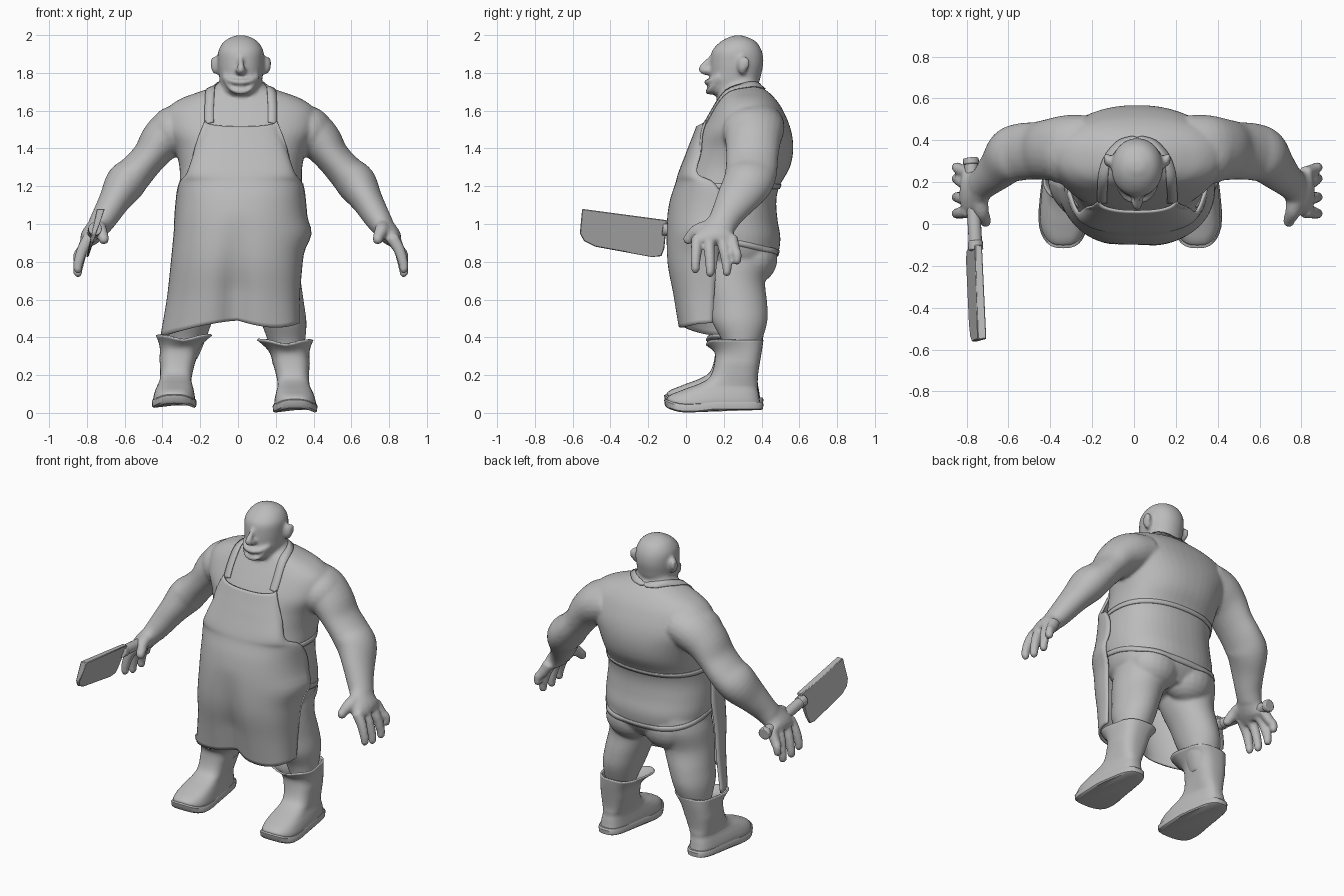
import bpy, bmesh, math
from mathutils import Vector, Matrix

cube = bpy.data.objects.get("Cube")
if cube:
    bpy.data.objects.remove(cube)

grey = bpy.data.materials.new("plain_grey")
grey.use_nodes = True
grey.diffuse_color = (0.5, 0.5, 0.5, 1)
grey.node_tree.nodes["Principled BSDF"].inputs["Base Color"].default_value = (0.5, 0.5, 0.5, 1)
SHIFT = 0.015


def finish(bm, name, mods=(), angle=50):
    """Turn a bmesh into a shaded object with modifiers."""
    bmesh.ops.recalc_face_normals(bm, faces=bm.faces)
    me = bpy.data.meshes.new(name)
    bm.to_mesh(me)
    bm.free()
    ob = bpy.data.objects.new(name, me)
    bpy.context.collection.objects.link(ob)
    me.materials.append(grey)
    for kind, props in mods:
        m = ob.modifiers.new(kind.title(), kind)
        for k, v in props.items():
            setattr(m, k, v)
    bpy.ops.object.select_all(action='DESELECT')
    ob.select_set(True)
    bpy.context.view_layer.objects.active = ob
    if angle > 90:
        bpy.ops.object.shade_smooth()
    else:
        bpy.ops.object.shade_smooth_by_angle(angle=math.radians(angle))
    return ob


def spline(rows, steps=4):
    """Catmull-Rom interpolation of rows of numbers."""
    out = []
    for i in range(len(rows) - 1):
        a, b, c, d = (rows[max(0, min(len(rows) - 1, i + k))] for k in (-1, 0, 1, 2))
        for s in range(steps):
            t = s / steps
            out.append([q + t / 2 * (r - p + t * (2*p - 5*q + 4*r - w + t * (3*(q - r) + w - p)))
                        for p, q, r, w in zip(a, b, c, d)])
    return out + [list(rows[-1])]


def skin(bm, rings, caps=(True, True), closed=True):
    """Bridge rows of points with quads."""
    vs = [[bm.verts.new(p) for p in r] for r in rings]
    n = len(vs[0])
    for a, b in zip(vs, vs[1:]):
        for i in range(n if closed else n - 1):
            j = (i + 1) % n
            bm.faces.new((a[i], a[j], b[j], b[i]))
    if caps[0]:
        bm.faces.new(vs[0])
    if caps[1]:
        bm.faces.new(vs[-1])


def sgnpow(v, p):
    return math.copysign(abs(v) ** p, v)


def slab(x, z, y0, y1, rx, n=48, power=2.3):
    """Horizontal superellipse ring between y0 and y1."""
    pts = []
    for k in range(n):
        a = math.tau * k / n
        pts.append(Vector((x + rx * sgnpow(math.cos(a), 2 / power),
                           (y0 + y1) / 2 + (y1 - y0) / 2 * sgnpow(math.sin(a), 2 / power), z)))
    return pts


def tube(bm, rows, s=1, n=16):
    """Limb along a path; each row is x, y, z, radius in xz, radius toward y."""
    rows = spline([(s * r[0], *r[1:]) for r in rows])
    rings = []
    for i, r in enumerate(rows):
        p = Vector(r[:3])
        t = Vector(rows[min(i + 1, len(rows) - 1)][:3]) - Vector(rows[max(i - 1, 0)][:3])
        u = t.cross(Vector((0, 1, 0))).normalized()
        v = u.cross(t).normalized()
        rings.append([p + u * r[3] * math.cos(math.tau * k / n) + v * r[4] * math.sin(math.tau * k / n)
                      for k in range(n)])
    skin(bm, rings)


def ball(bm, pos, size, s=1):
    mat = Matrix.Translation((s * pos[0], pos[1], pos[2])) @ Matrix.Diagonal((*size, 1))
    bmesh.ops.create_uvsphere(bm, u_segments=20, v_segments=12, radius=1, matrix=mat)


# Torso rows: height, front y, back y, half width
TORSO = spline([(.74, .08, .42, .24), (.82, .02, .48, .31), (.92, -.02, .50, .335), (1.02, -.045, .485, .338),
                (1.12, -.05, .478, .33), (1.2, -.025, .495, .325), (1.3, .0, .55, .325), (1.4, .035, .568, .35),
                (1.5, .075, .555, .40), (1.6, .13, .515, .395), (1.66, .165, .475, .325), (1.7, .185, .435, .22),
                (1.735, .2, .39, .13), (1.8, .22, .375, .10)])


def torso_at(z):
    return min(TORSO, key=lambda r: abs(r[0] - z))


# Body: torso, head, limbs and hands fused into one skin
bm = bmesh.new()
skin(bm, [slab(0, z, a, b, w) for z, a, b, w in TORSO])
HEAD = spline([(1.675, .16, .26, .05), (1.70, .13, .34, .09), (1.75, .13, .385, .11), (1.80, .13, .40, .117),
               (1.86, .13, .41, .122), (1.92, .14, .40, .118), (1.97, .19, .365, .085), (1.998, .25, .30, .03)])
skin(bm, [slab(0, z, a, b, w, power=2.1) for z, a, b, w in HEAD])
tube(bm, [(0, .15, 1.89, .01, .015), (0, .118, 1.86, .014, .018), (0, .085, 1.815, .022, .02), (0, .14, 1.8, .018, .015)])
for x in (-.016, .016):
    ball(bm, (x, .112, 1.812), (.015, .02, .014))
# Smiling lips
tube(bm, [(-.09, .18, 1.78, .01, .015), (-.05, .13, 1.757, .014, .02), (0, .115, 1.75, .015, .02),
          (.05, .13, 1.757, .014, .02), (.09, .18, 1.78, .01, .015)])
tube(bm, [(-.09, .18, 1.77, .01, .015), (-.05, .135, 1.715, .013, .02), (0, .122, 1.70, .015, .022),
          (.05, .135, 1.715, .013, .02), (.09, .18, 1.77, .01, .015)])
for s in (1, -1):
    # Ears
    ball(bm, (.13, .30, 1.84), (.03, .028, .05), s)
    ball(bm, (.147, .315, 1.852), (.014, .024, .034), s)
    # Shoulders, arms
    ball(bm, (.35, .345, 1.49), (.135, .155, .135), s)
    tube(bm, [(.24, .36, 1.53, .12, .16), (.34, .36, 1.5, .13, .16), (.42, .355, 1.44, .115, .147),
              (.485, .35, 1.355, .093, .138), (.555, .345, 1.275, .096, .137), (.612, .325, 1.215, .107, .132),
              (.668, .265, 1.125, .084, .108), (.715, .215, 1.045, .072, .085), (.75, .185, .99, .063, .078)], s, 24)
    # Hand
    tube(bm, [(.73, .2, 1.02, .062, .075), (.765, .17, .97, .058, .09), (.80, .155, .93, .052, .112),
              (.82, .155, .9, .036, .108)], s)
    for y0, y1, z1 in ((.058, .05, .765), (.12, .128, .745), (.188, .216, .748), (.245, .27, .81)):
        tube(bm, [(.80, y0, .93, .036, .03), (.838, (y0 + y1) / 2, .865, .031, .029),
                  (.86, y1, z1 + .03, .027, .026), (.863, y1, z1, .023, .023)], s, 12)
        ball(bm, (.863, y1, z1), (.025, .024, .028), s)
    tube(bm, [(.755, .13, .98, .045, .045), (.745, .06, .965, .038, .036), (.725, .018, .925, .029, .028)], s, 12)
    ball(bm, (.725, .012, .92), (.028, .028, .03), s)
    # Legs and seat
    skin(bm, [slab(s * x - SHIFT * 1.5, z, a, b, w, power=2) for z, a, b, w, x in spline([
        (.28, .21, .36, .07, .28), (.38, .19, .40, .098, .265), (.48, .14, .43, .12, .25),
        (.58, .12, .43, .132, .225), (.7, .09, .42, .15, .19), (.82, .08, .46, .16, .165),
        (.92, .1, .46, .14, .15)])])
    ball(bm, (.13, .355, .82), (.16, .13, .14), s)
bmesh.ops.translate(bm, vec=(SHIFT, 0, 0), verts=bm.verts)
body = finish(bm, "body", [("REMESH", dict(mode='VOXEL', voxel_size=.01, use_smooth_shade=True)),
                           ("SMOOTH", dict(factor=.5, iterations=6))], 180)


def hug(gap, mode='OUTSIDE'):
    return ("SHRINKWRAP", dict(target=body, wrap_method='NEAREST_SURFACEPOINT', wrap_mode=mode, offset=gap))


# Apron sheet rows: height, half width, edge y, front y
bm = bmesh.new()
rings = []
for z, w, ye, yf in spline([(1.54, .185, .12, .06), (1.4, .235, .09, .015), (1.27, .28, .06, -.035),
                            (1.215, .32, .15, -.05), (1.12, .335, .2, -.08), (.98, .345, .2, -.1),
                            (.8, .355, .165, -.1), (.62, .365, .15, -.068), (.45, .385, .14, -.04)], 5):
    low = max(0, (1.05 - z) / .6)
    ring = []
    for k in range(41):
        a = math.pi * (k / 40 - .5)
        side = sgnpow(math.sin(a), .85)
        x = w * side
        y = ye - (ye - yf) * math.cos(a) ** .8 + min(1, low * 1.5) * .05 * math.exp(-((x + .02) / .075) ** 2)
        if side < 0:
            x -= .02 * low ** 2 * side * side
            y += .08 * low * abs(side) ** 3
            hem = .085 * abs(side) ** 1.5
        else:
            # Flare at the hip, then a narrower hem
            x += side ** 3 * (.035 * math.exp(-((z - .95) / .07) ** 2) - .065 * low)
            hem = .03 * math.sin(math.pi * side) + .015 * side
        drop = max(0, (z - 1.4) / .14) * .025 * math.cos(a) + low ** 3 * (hem - .04)
        ring.append((x + SHIFT * (1 - low), y, z - drop))
    rings.append(ring)
skin(bm, rings, (False, False), False)
finish(bm, "apron", [hug(.01), ("SOLIDIFY", dict(thickness=.012, offset=0))])


def ribbon(name, path, up, width):
    """Thin band along a path, laid on the body."""
    bm = bmesh.new()
    up = Vector(up) * width / 2
    skin(bm, [[Vector(p) + up * k for k in (-1, 0, 1)] for p in path], (False, False), False)
    finish(bm, name, [hug(.004, 'ABOVE_SURFACE'), ("SOLIDIFY", dict(thickness=.006, offset=0))])


# Neck straps and waist tie
for s, side in ((1, "left"), (-1, "right")):
    path = spline([(s * .165, .11, 1.53), (s * .165, .16, 1.6), (s * .155, .23, 1.68), (s * .135, .32, 1.735),
                   (s * .07, .40, 1.74), (0, .42, 1.73)], 5)
    ribbon(side + "_neck_strap", [(x + SHIFT, y, z) for x, y, z in path], (.9 * s, .2, -.3), .05)
z, a, b, w = torso_at(1.2)
loop = slab(SHIFT, 1.2, a, b, w * 1.02, 64)
ribbon("waist_tie", [p for p in loop[-6:] + loop[:39]], (0, 0, 1), .028)

# Waistband of the trousers, dipping at the back
bm = bmesh.new()
rings = []
for dz in (-.03, -.015, 0):
    ring = []
    for k in range(96):
        h = .92 - .06 * math.sin(math.tau * k / 96) + dz
        _, a, b, w = torso_at(h)
        ring.append(slab(SHIFT, h, a, b, w, 96)[k])
    rings.append(ring)
skin(bm, rings, (False, False))
finish(bm, "trouser_waist", [hug(.002, 'ABOVE_SURFACE'), ("SOLIDIFY", dict(thickness=.006, offset=0))])

# Boots
for s, side, lift in ((1, "left", 0), (-1, "right", .025)):
    def shape(z, a, b, w, x):
        ring = slab(0, z, a, b, w, 36, 2.8)
        fade = max(0, min(1, (.26 - z) / .12))
        flare = max(0, (z - .3) / .08)
        low = max(0, min(1, (.15 - z) / .1))
        for p in ring:
            p.x *= 1 - .26 * fade * max(0, min(1, (p.y + .02) / .3))
            # Turned-out rim corners with a dip between them
            p.x *= 1 + .16 * flare * max(0, min(1, (.3 - p.y) / .1))
            p.z -= .025 * flare * math.exp(-(p.x / .07) ** 2) * (p.y < .25)
            # Toe spring and arch of the sole
            p.z += low * (.035 * max(0, -p.y / .12) ** 2 + .012 * max(0, min(1, (p.y - .05) / .1)))
            p += Vector((s * x - SHIFT * 1.2, 0, lift))
        return ring
    bm = bmesh.new()
    skin(bm, [shape(*r) for r in spline([
        (.03, -.10, .395, .12, .32), (.06, -.10, .39, .12, .32), (.095, -.07, .385, .113, .318),
        (.125, -.01, .38, .105, .315), (.155, .07, .38, .1, .312), (.19, .125, .38, .099, .308),
        (.26, .15, .39, .098, .3), (.33, .15, .402, .107, .288), (.385, .105, .41, .132, .268)])], (True, False))
    finish(bm, side + "_boot", [("SOLIDIFY", dict(thickness=.01, offset=-1))])
    bm = bmesh.new()
    skin(bm, [shape(z, a, b, w, .32) for z, a, b, w in (
        (.002, -.10, .395, .118), (.009, -.112, .408, .127), (.036, -.116, .41, .129), (.045, -.108, .403, .124))])
    finish(bm, side + "_sole", angle=40)

# Cleaver: tilted blade thinning toward its cutting edge
bm = bmesh.new()
outline = [(-.55, 1.08), (-.1, 1.02), (-.115, .87), (-.13, .83), (-.18, .825), (-.48, .88), (-.54, .91), (-.562, .95)]
skin(bm, [[(-.757 + .28 * (z - .97) + e * (.006 + .07 * max(0, z - .86)), y, z) for y, z in outline]
          for e in (-1, 1)])
finish(bm, "cleaver_blade", [("BEVEL", dict(width=.004, segments=1))], 30)


def rod(name, p, q, r):
    bm = bmesh.new()
    d = Vector(q) - Vector(p)
    bmesh.ops.create_cone(bm, cap_ends=True, segments=16, radius1=r, radius2=r, depth=d.length,
                          matrix=Matrix.Translation((Vector(p) + Vector(q)) / 2)
                          @ d.to_track_quat('Z', 'Y').to_matrix().to_4x4())
    finish(bm, name, [("BEVEL", dict(width=.006, segments=2, limit_method='ANGLE'))])


rod("cleaver_handle", (-.758, -.09, .97), (-.78, .31, .925), .032)
rod("cleaver_bolster", (-.756, -.125, .975), (-.759, -.08, .97), .036)
rod("cleaver_pommel", (-.778, .285, .928), (-.781, .315, .924), .038)
